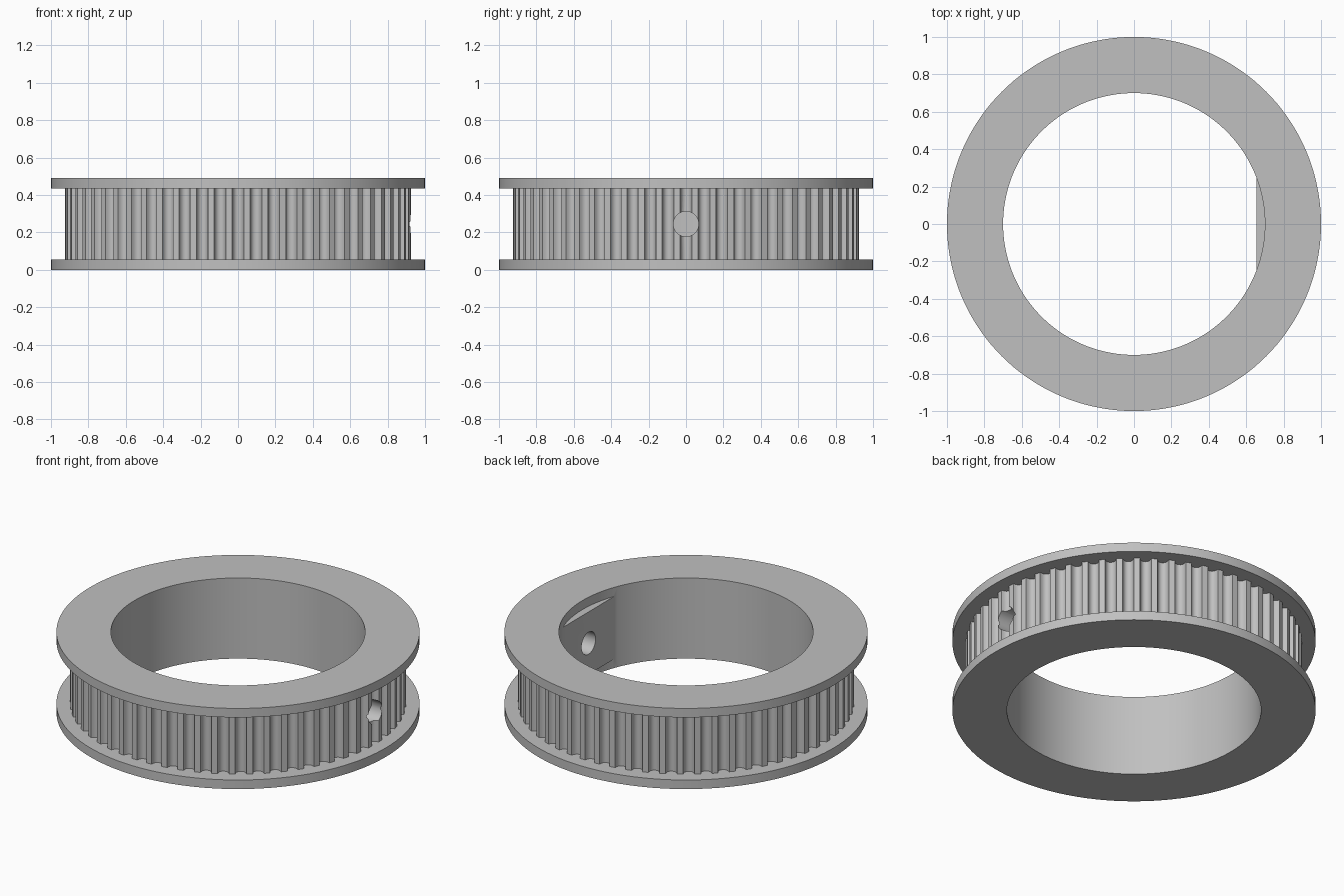
import bpy, bmesh, math

if "Cube" in bpy.data.objects:
    bpy.data.objects.remove(bpy.data.objects["Cube"])

TEETH = 60
HEIGHT = 0.49
FLANGE = 0.055          # flange thickness
BORE = 0.70
SEG = 144

grey = bpy.data.materials.new("plain grey")
grey.diffuse_color = (0.53, 0.53, 0.53, 1)
grey.use_nodes = True
grey.node_tree.nodes["Principled BSDF"].inputs["Base Color"].default_value = grey.diffuse_color


def prism(name, outline, z0, z1):
    """Closed solid extruded upward from a 2D outline."""
    bm = bmesh.new()
    face = bm.faces.new([bm.verts.new((x, y, z0)) for x, y in outline])
    top = bmesh.ops.extrude_face_region(bm, geom=[face])
    for v in top["geom"]:
        if isinstance(v, bmesh.types.BMVert):
            v.co.z = z1
    bmesh.ops.recalc_face_normals(bm, faces=bm.faces)
    me = bpy.data.meshes.new(name)
    bm.to_mesh(me)
    bm.free()
    me.materials.append(grey)
    ob = bpy.data.objects.new(name, me)
    bpy.context.collection.objects.link(ob)
    return ob


def circle(r, n=SEG):
    return [(r * math.cos(2 * math.pi * i / n), r * math.sin(2 * math.pi * i / n))
            for i in range(n)]


def combine(target, tool, operation):
    """Apply a boolean and discard the tool object."""
    mod = target.modifiers.new("cut", "BOOLEAN")
    mod.operation = operation
    mod.solver = "EXACT"
    mod.object = tool
    bpy.context.view_layer.objects.active = target
    bpy.ops.object.modifier_apply(modifier=mod.name)
    bpy.data.objects.remove(tool)


# Toothed drum: one rounded groove repeated around the rim
groove = [(-0.034, 0.925), (-0.031, 0.911), (-0.025, 0.898), (-0.014, 0.890),
          (0, 0.887),
          (0.014, 0.890), (0.025, 0.898), (0.031, 0.911), (0.034, 0.925)]
outline = []
for i in range(TEETH):
    a0 = 2 * math.pi * i / TEETH
    for da, r in groove:
        outline.append((r * math.cos(a0 + da), r * math.sin(a0 + da)))
pulley = prism("toothed_pulley", outline, 0.02, HEIGHT - 0.02)

# Flanges at the bottom and top
for z in (0, HEIGHT - FLANGE):
    combine(pulley, prism("flange", circle(1.0), z, z + FLANGE), "UNION")

# Round bore
combine(pulley, prism("bore_cutter", circle(BORE), -0.1, HEIGHT + 0.1), "DIFFERENCE")

# Flat land inside the bore, between the flanges
land = [(0.655, -0.26), (0.80, -0.26), (0.80, 0.26), (0.655, 0.26)]
combine(pulley, prism("flat_land", land, FLANGE, HEIGHT - FLANGE), "UNION")

# Set screw hole through the flat land
hole = prism("screw_hole_cutter", circle(0.067, 40), 0.5, 1.2)
hole.rotation_euler = (0, math.pi / 2, 0)
hole.location = (0, 0, HEIGHT / 2)
bpy.context.view_layer.update()
combine(pulley, hole, "DIFFERENCE")

# Smooth round walls, crisp edges
bpy.ops.object.select_all(action="DESELECT")
pulley.select_set(True)
bpy.context.view_layer.objects.active = pulley
bpy.ops.object.shade_smooth_by_angle(angle=math.radians(30))
